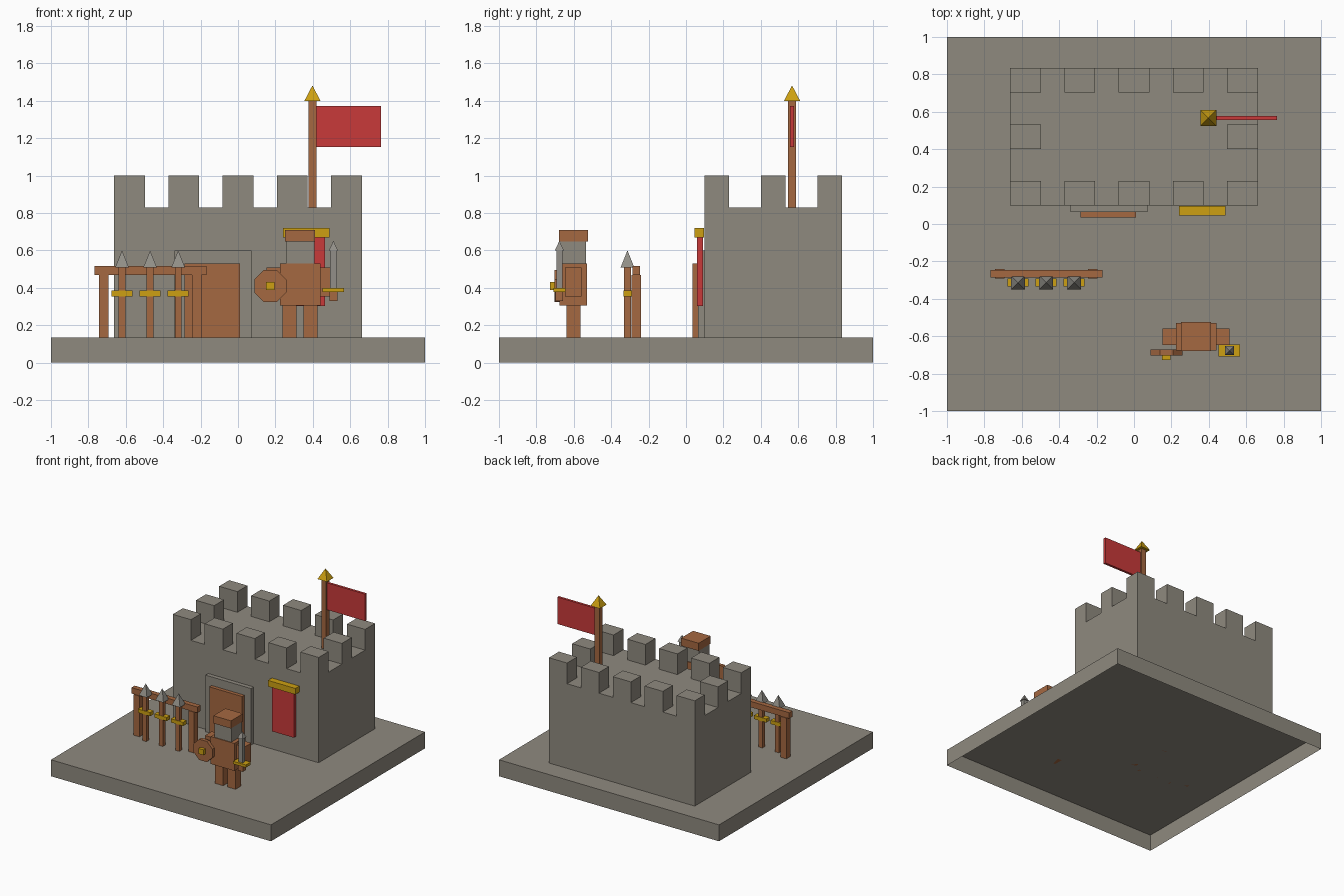
import bpy, bmesh, math

default = bpy.data.objects.get("Cube")
if default:
    bpy.data.objects.remove(default, do_unlink=True)


def material(name, rgb):
    m = bpy.data.materials.new(name)
    m.use_nodes = True
    m.diffuse_color = (*rgb, 1)
    m.node_tree.nodes["Principled BSDF"].inputs["Base Color"].default_value = (*rgb, 1)
    return m


stone = material("stone", (0.275, 0.254, 0.212))
wood = material("wood", (0.376, 0.138, 0.053))
gold = material("gold", (0.61, 0.352, 0.006))
red = material("red_cloth", (0.578, 0.042, 0.042))
steel = material("steel", (0.287, 0.275, 0.246))


def finish(name, bm, mat):
    mesh = bpy.data.meshes.new(name)
    bm.to_mesh(mesh)
    bm.free()
    mesh.materials.append(mat)
    ob = bpy.data.objects.new(name, mesh)
    bpy.context.scene.collection.objects.link(ob)


def box(name, mat, x, y, z, open_bottom=False):
    """Box given by its (low, high) range on each axis."""
    bm = bmesh.new()
    bmesh.ops.create_cube(bm, size=1)
    for v in bm.verts:
        v.co = [r[0] + (c + 0.5) * (r[1] - r[0]) for r, c in zip((x, y, z), v.co)]
    if open_bottom:
        bm.normal_update()
        down = [f for f in bm.faces if f.normal.z < -0.5]
        bmesh.ops.delete(bm, geom=down, context='FACES')
    finish(name, bm, mat)


def around(c, half):
    return (c - half, c + half)


def spike(name, mat, x, y, z, half):
    """Four-sided point: a cube whose top is merged to its centre."""
    bm = bmesh.new()
    bmesh.ops.create_cube(bm, size=2)
    top = [v for v in bm.verts if v.co.z > 0]
    for v in bm.verts:
        if v.co.z < 0:
            v.co = (x + v.co.x * half, y + v.co.y * half, z[0])
    bmesh.ops.pointmerge(bm, verts=top, merge_co=(x, y, z[1]))
    bmesh.ops.recalc_face_normals(bm, faces=bm.faces[:])
    finish(name, bm, mat)


def octagon_plate(name, mat, x, z, apothem, y):
    """Eight-sided plate facing the front, with a flat top."""
    bm = bmesh.new()
    r = apothem / math.cos(math.pi / 8)
    angles = [math.pi / 8 + i * math.pi / 4 for i in range(8)]
    rim = [bm.verts.new((x + r * math.cos(a), y[0], z + r * math.sin(a))) for a in angles]
    front = bm.faces.new(rim)
    ext = bmesh.ops.extrude_face_region(bm, geom=[front], use_keep_orig=True)
    for v in ext["geom"]:
        if isinstance(v, bmesh.types.BMVert):
            v.co.y = y[1]
    bmesh.ops.recalc_face_normals(bm, faces=bm.faces[:])
    finish(name, bm, mat)


# Ground slab, hollow underneath
GROUND, ROOF = 0.135, 0.83
box("ground_slab", stone, (-1, 1), (-1, 1), (0, GROUND), open_bottom=True)

# Keep with battlements round the roof
W, FRONT, BACK = 0.663, 0.10, 0.833
box("keep", stone, (-W, W), (FRONT, BACK), (GROUND, ROOF))
MX, MY = 0.165, 0.13
for row in range(3):
    y0 = FRONT + row * (BACK - FRONT - MY) / 2
    for col in range(5):
        if row == 1 and 0 < col < 4:
            continue
        x0 = -W + col * (2 * W - MX) / 4
        box(f"merlon_{row}_{col}", stone, (x0, x0 + MX), (y0, y0 + MY), (ROOF, 1.0))

# Doorway
box("door_frame", stone, (-0.34, 0.073), (0.065, FRONT), (GROUND, 0.60))
box("door", wood, (-0.285, 0.012), (0.035, 0.065), (GROUND, 0.53))

# Wall banner
box("banner_bar", gold, (0.24, 0.49), (0.045, 0.097), (0.67, 0.72))
box("banner_cloth", red, (0.265, 0.465), (0.06, 0.092), (0.303, 0.67))

# Roof flag
FX, FY = 0.398, 0.567
box("flag_pole", wood, around(FX, 0.022), around(FY, 0.022), (ROOF, 1.40))
spike("flag_finial", gold, FX, FY, (1.40, 1.482), 0.043)
box("flag_cloth", red, (0.42, 0.765), around(FY, 0.01), (1.152, 1.373))

# Weapon rack
RY = -0.266
for side, x in (("right", -0.718), ("left", -0.22)):
    box(f"rack_post_{side}", wood, around(x, 0.026), around(RY, 0.026), (GROUND, 0.47))
box("rack_beam", wood, (-0.767, -0.168), around(RY, 0.021), (0.47, 0.518))

# Spears leaning on the rack
SY = -0.313
for i in range(3):
    x = -0.62 + i * 0.15
    box(f"spear_shaft_{i}", wood, around(x, 0.018), around(SY, 0.018), (GROUND, 0.508))
    box(f"spear_crosspiece_{i}", gold, around(x, 0.056), around(SY, 0.022), (0.355, 0.385))
    spike(f"spear_tip_{i}", steel, x, SY, (0.508, 0.60), 0.037)

# Guard figure
GX, GY = 0.332, -0.602
for side, s in (("right", -1), ("left", 1)):
    box(f"guard_leg_{side}", wood, around(GX + s * 0.056, 0.037), around(GY, 0.037),
        (GROUND, 0.305))
    box(f"guard_arm_{side}", wood, around(GX + s * 0.143, 0.036), around(GY, 0.044),
        (0.353, 0.508))
box("guard_torso", wood, around(GX, 0.108), around(GY, 0.074), (0.305, 0.53))
box("guard_head", stone, around(GX, 0.076), around(GY, 0.068), (0.53, 0.647))
box("guard_helmet", wood, around(GX, 0.08), around(GY, 0.078), (0.647, 0.71))

# Shield
octagon_plate("shield", wood, 0.173, 0.41, 0.085, (-0.702, -0.672))
box("shield_boss", gold, around(0.173, 0.022), (-0.728, -0.702), around(0.41, 0.022))

# Sword
BX, BY = 0.51, -0.677
box("sword_grip", wood, around(BX, 0.022), around(BY, 0.02), (0.33, 0.38))
box("sword_crossguard", gold, around(BX, 0.057), around(BY, 0.032), (0.378, 0.4))
box("sword_blade", steel, around(BX, 0.018), around(BY, 0.016), (0.4, 0.6))
spike("sword_tip", steel, BX, BY, (0.6, 0.652), 0.024)
